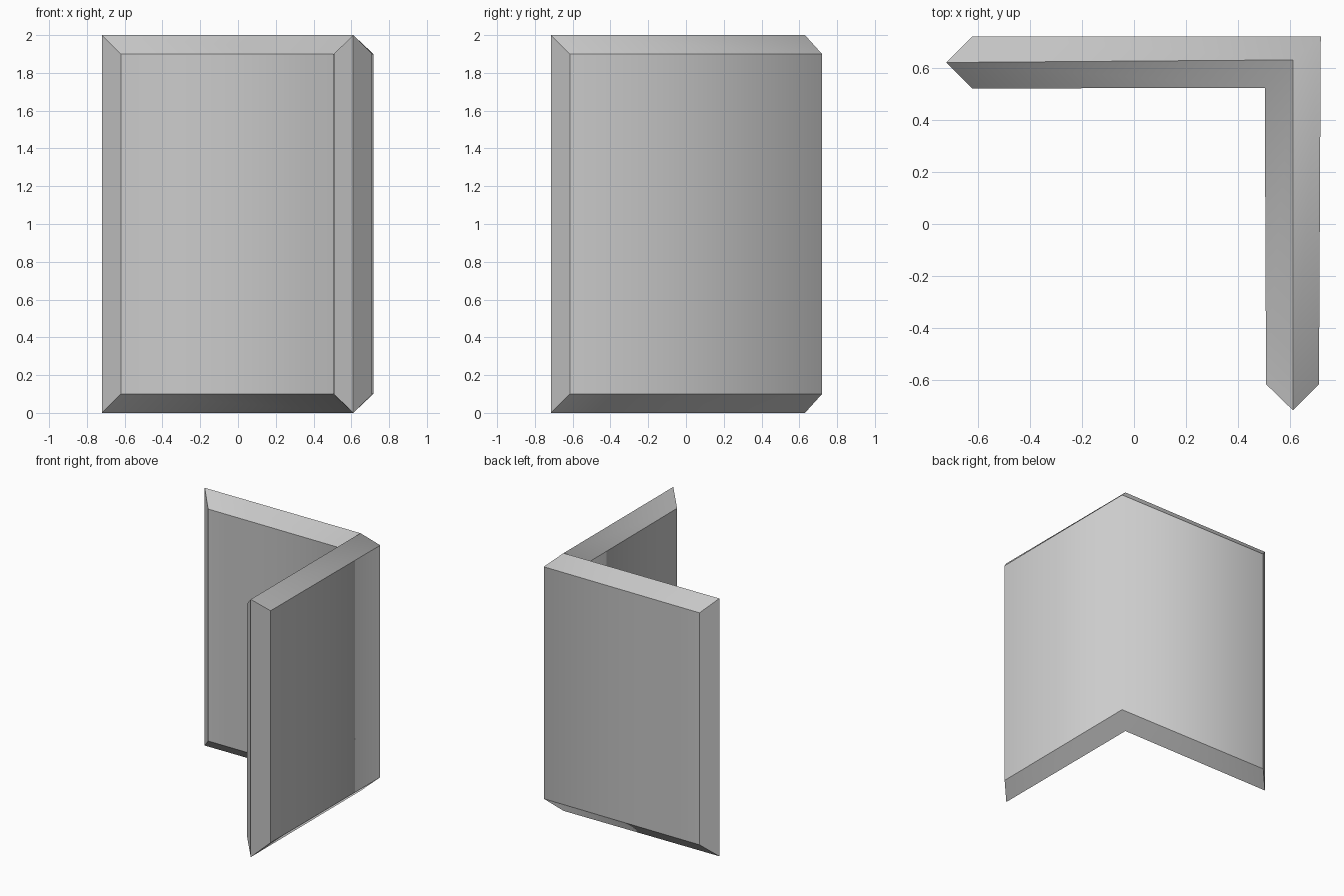
import bpy
import bmesh

if "Cube" in bpy.data.objects:
    bpy.data.objects.remove(bpy.data.objects["Cube"])

# Plan-view rails of the L-shaped wall: left end, corner, front end
RIDGE = [(-0.72, 0.62), (0.61, 0.63), (0.61, -0.715)]
OUTER = [(-0.62, 0.72), (0.717, 0.72), (0.71, -0.615)]
INNER = [(-0.62, 0.52), (0.502, 0.523), (0.507, -0.615)]
HEIGHT, CHAMFER = 2.0, 0.1

bm = bmesh.new()

# Six-sided cross-section at each station
rings = []
for r, o, i in zip(RIDGE, OUTER, INNER):
    section = [(o, CHAMFER), (o, HEIGHT - CHAMFER), (r, HEIGHT),
               (i, HEIGHT - CHAMFER), (i, CHAMFER), (r, 0.0)]
    rings.append([bm.verts.new((p[0], p[1], z)) for p, z in section])

# Walls and chamfers between stations
for a, b in zip(rings, rings[1:]):
    for k in range(6):
        n = (k + 1) % 6
        bm.faces.new((a[k], a[n], b[n], b[k]))

# Pointed ends, each split along a vertical ridge
for s in (rings[0], rings[2]):
    bm.faces.new((s[0], s[1], s[2], s[5]))
    bm.faces.new((s[5], s[2], s[3], s[4]))
bmesh.ops.recalc_face_normals(bm, faces=bm.faces)

# Smooth around the corner, crisp along every chamfer
corner = set(rings[1])
for f in bm.faces:
    f.smooth = True
for e in bm.edges:
    e.smooth = all(v in corner for v in e.verts)

mesh = bpy.data.meshes.new("corner_wall")
bm.to_mesh(mesh)
bm.free()
wall = bpy.data.objects.new("corner_wall", mesh)
bpy.context.collection.objects.link(wall)
